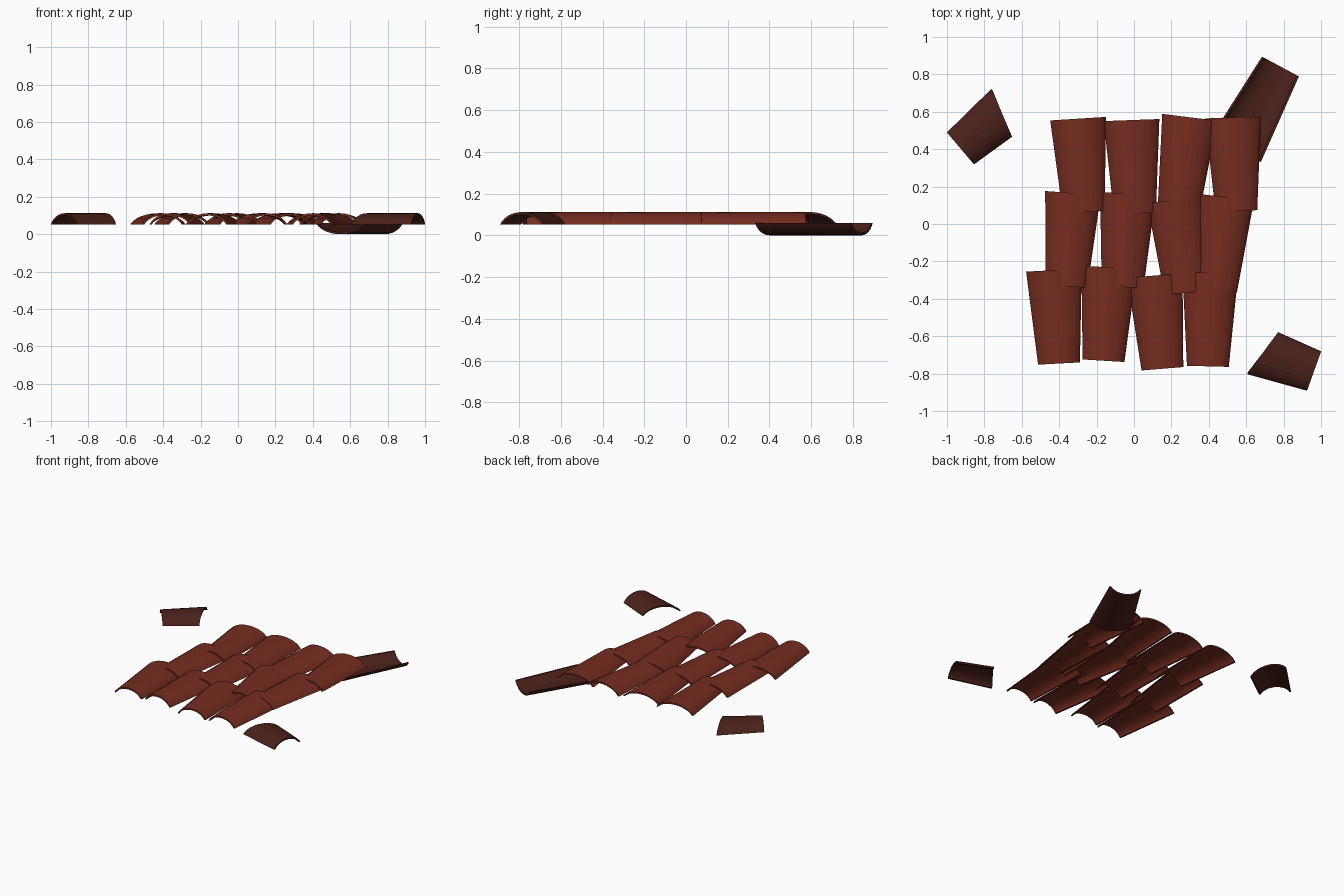
import bpy, bmesh
from math import sin, cos, radians
from mathutils import Matrix

if "Cube" in bpy.data.objects:
    bpy.data.objects.remove(bpy.data.objects["Cube"])

SEG = 12                      # facets across the arch
LENGTH, NARROW, WIDE = 0.50, 0.112, 0.149   # length and half widths
HEIGHT, THICK = 0.06, 0.012
SPREAD = radians(70)


def material(name, rgb):
    m = bpy.data.materials.new(name)
    m.diffuse_color = (*rgb, 1)
    m.use_nodes = True
    m.node_tree.nodes["Principled BSDF"].inputs["Base Color"].default_value = m.diffuse_color
    return m


clay = material("clay", (0.18, 0.026, 0.014))
dark_clay = material("dark_clay", (0.07, 0.015, 0.010))


def arch_loop(bm, end_at):
    """Closed arch section: outer curve, then inner curve back."""
    loop = []
    for inset, order in ((0, range(SEG + 1)), (THICK, range(SEG, -1, -1))):
        for i in order:
            a = SPREAD * (2 * i / SEG - 1)
            u = sin(a) / sin(SPREAD)
            rise = (cos(a) - cos(SPREAD)) / (1 - cos(SPREAD))
            y = end_at(u)
            half = NARROW + (WIDE - NARROW) * y / LENGTH - inset
            loop.append(bm.verts.new((u * half, y, rise * (HEIGHT - inset))))
    return loop


def tile(name, x, y, z, angle, mat, length=LENGTH, skew=0.0, flipped=False):
    """Tapered barrel tile; origin at the middle of its narrow end."""
    bm = bmesh.new()
    a = arch_loop(bm, lambda u: 0.0)
    b = arch_loop(bm, lambda u: length + skew * u)
    n = len(a)
    for i in range(n):
        j = (i + 1) % n
        bm.faces.new((a[i], a[j], b[j], b[i]))
    # end caps as strips of quads
    for loop in (a, b):
        for i in range(SEG):
            bm.faces.new((loop[i], loop[i + 1], loop[n - 2 - i], loop[n - 1 - i]))
    if flipped:
        for v in bm.verts:
            v.co.z = HEIGHT - v.co.z
    bmesh.ops.transform(bm, verts=bm.verts,
                        matrix=Matrix.Translation((x, y, z)) @ Matrix.Rotation(radians(angle), 4, 'Z'))
    bmesh.ops.recalc_face_normals(bm, faces=bm.faces)
    me = bpy.data.meshes.new(name)
    bm.to_mesh(me)
    bm.free()
    me.materials.append(mat)
    ob = bpy.data.objects.new(name, me)
    bpy.context.collection.objects.link(ob)
    return ob


# Laid tiles, row by row from the back: narrow-end position and turn
rows = {
    "back": [(-0.268, 0.064, 3.6), (0.005, 0.056, 2.1), (0.238, 0.074, -7), (0.547, 0.07, 2)],
    "middle": [(-0.361, -0.333, -4), (-0.061, -0.337, -3.3), (0.275, -0.368, 6.5), (0.439, -0.353, -6.3)],
    "front": [(-0.401, -0.746, 3.1), (-0.163, -0.731, -3.5), (0.152, -0.774, 4.7), (0.395, -0.761, -1.5)],
}
for row, items in rows.items():
    for k, (x, y, ang) in enumerate(items, 1):
        tile(f"{row}_row_tile_{k}", x, y, 0.052, ang, clay)

# Loose tile lying upside down
tile("upturned_tile", 0.783, 0.842, 0.0, 151.8, dark_clay, flipped=True)

# Broken halves with a slanted break
tile("broken_tile_right", 0.963, -0.786, 0.052, 70.3, dark_clay, 0.291, -0.04)
tile("broken_tile_left", -0.928, 0.404, 0.052, -49.8, dark_clay, 0.291, -0.04)
